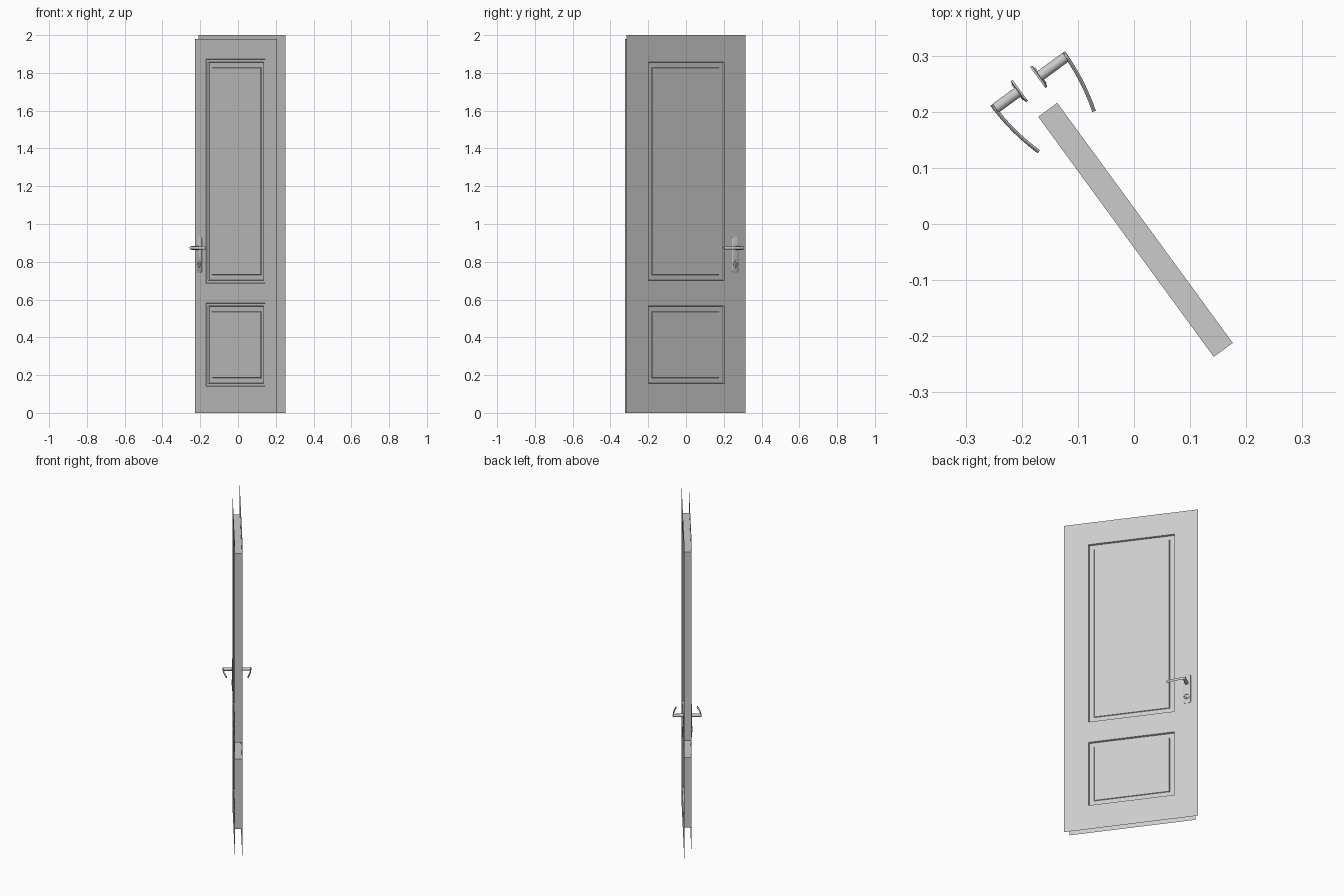
import bpy, bmesh, math
from mathutils import Matrix

if "Cube" in bpy.data.objects:
    bpy.data.objects.remove(bpy.data.objects["Cube"])

# Local frame: x along the door width, y through its thickness, z up
TURN = Matrix.Rotation(math.atan2(-0.807, 0.59), 4, 'Z')
FRONT, BACK = -0.025, 0.0175
PU0, PU1 = -0.255, 0.275                      # panel width range
PANELS = {"lower": (0.14, 0.582), "upper": (0.685, 1.873)}
HX, HZ = -0.312, 0.873                        # lever axis


def finish(name, bm, smooth=False, recalc=True):
    if recalc:
        bmesh.ops.recalc_face_normals(bm, faces=bm.faces)
    me = bpy.data.meshes.new(name)
    bm.to_mesh(me)
    bm.free()
    ob = bpy.data.objects.new(name, me)
    bpy.context.collection.objects.link(ob)
    ob.matrix_world = TURN
    if smooth:
        bpy.ops.object.select_all(action='DESELECT')
        ob.select_set(True)
        bpy.context.view_layer.objects.active = ob
        bpy.ops.object.shade_smooth_by_angle(angle=math.radians(35))
    return ob


def skin(bm, rings, caps=True):
    """Bridge successive rings of points, closing both ends."""
    vs = [[bm.verts.new(p) for p in r] for r in rings]
    n = len(vs[0])
    for a, b in zip(vs, vs[1:]):
        for i in range(n):
            bm.faces.new((a[i], a[(i + 1) % n], b[(i + 1) % n], b[i]))
    if caps:
        bm.faces.new(vs[0][::-1])
        bm.faces.new(vs[-1])


def door_sheet(name, u0, u1, top, y, inset, flip):
    """Thin door face with two panel openings."""
    us = [u0, PU0 + inset, PU1 - inset, u1]
    (a, b), (c, d) = PANELS["lower"], PANELS["upper"]
    zs = [0, a + inset, b - inset, c + inset, d - inset, top]
    bm = bmesh.new()
    grid = [[bm.verts.new((u, y, z)) for u in us] for z in zs]
    for j in range(5):
        for i in range(3):
            if i == 1 and j in (1, 3):
                continue
            q = [grid[j][i], grid[j][i + 1], grid[j + 1][i + 1], grid[j + 1][i]]
            bm.faces.new(q[::-1] if flip else q)
    finish(name, bm, recalc=False)


# Door faces: the front one is smaller to form the rebate
door_sheet("door_front_face", -0.353, 0.382, 1.98, FRONT, 0.0, False)
door_sheet("door_back_face", -0.378, 0.402, 2.0, BACK, 0.015, True)

# Raised and moulded panels, as (inset, depth) from front field to back field
PROFILE = [(0.047, -0.018), (0.045, -0.014), (0.018, -0.014), (0.015, -0.022),
           (0.003, -0.022), (0.0, FRONT), (0.0, BACK - 0.0005),
           (0.015, BACK - 0.0005), (0.018, 0.007), (0.045, 0.007), (0.047, 0.011)]
for label, (z0, z1) in PANELS.items():
    bm = bmesh.new()
    skin(bm, [[(PU0 + i, y, z0 + i), (PU1 - i, y, z0 + i),
               (PU1 - i, y, z1 - i), (PU0 + i, y, z1 - i)] for i, y in PROFILE])
    finish(label + "_panel", bm)


def disc(x, y, z, r, n=24):
    return [(x + r * math.cos(2 * math.pi * k / n), y,
             z + r * math.sin(2 * math.pi * k / n)) for k in range(n)]


def plate_ring(y, inset):
    """Rounded-rectangle outline of the lock plate."""
    hw, hh, r = 0.023 - inset, 0.094 - inset, 0.008
    pts = []
    for k, (sx, sz) in enumerate([(1, 1), (-1, 1), (-1, -1), (1, -1)]):
        for s in range(5):
            t = (k + s / 4) * math.pi / 2
            pts.append((HX + sx * (hw - r) + r * math.cos(t), y,
                        0.838 + sz * (hh - r) + r * math.sin(t)))
    return pts


for side, s, face in (("front", -1, -FRONT), ("back", 1, BACK)):
    # Lock plate
    bm = bmesh.new()
    skin(bm, [plate_ring(s * y, i) for y, i in
              ((face - 0.002, 0), (face + 0.0015, 0), (face + 0.003, 0.002))])
    finish(side + "_lock_plate", bm, True)

    # Neck of the handle
    bm = bmesh.new()
    skin(bm, [disc(HX, s * y, HZ, r) for y, r in
              ((face, 0.0095), (0.077, 0.0095), (0.079, 0.008))])
    finish(side + "_handle_neck", bm, True)

    # Curved lever, bending back towards the door
    bm = bmesh.new()
    rings = []
    for k in range(13):
        t = k / 12
        x, y = -0.321 + 0.117 * t, 0.079 - 0.018 * t * t
        slope = -0.036 * t / 0.117
        ln = math.hypot(1, slope)
        ring = []
        for m in range(12):
            a = 2 * math.pi * m / 12
            d = 0.0033 * math.cos(a)
            ring.append((x - slope / ln * d, s * (y + d / ln),
                         HZ + 0.0075 * math.sin(a)))
        rings.append(ring)
    skin(bm, rings)
    finish(side + "_lever", bm, True)

    # Keyhole collar and latch knob
    bm = bmesh.new()
    y0, y1 = s * (face + 0.002), s * (face + 0.005)
    skin(bm, [disc(HX, y, 0.788, r) for y, r in
              ((y0, 0.018), (y1, 0.017), (y1, 0.012), (y0, 0.011))])
    finish(side + "_keyhole_collar", bm, True)
    bm = bmesh.new()
    bmesh.ops.create_cube(bm, size=1, matrix=Matrix.Translation(
        (HX, s * (face + 0.004), 0.788)) @ Matrix.Diagonal((0.004, 0.006, 0.018, 1)))
    finish(side + "_latch_knob", bm)
